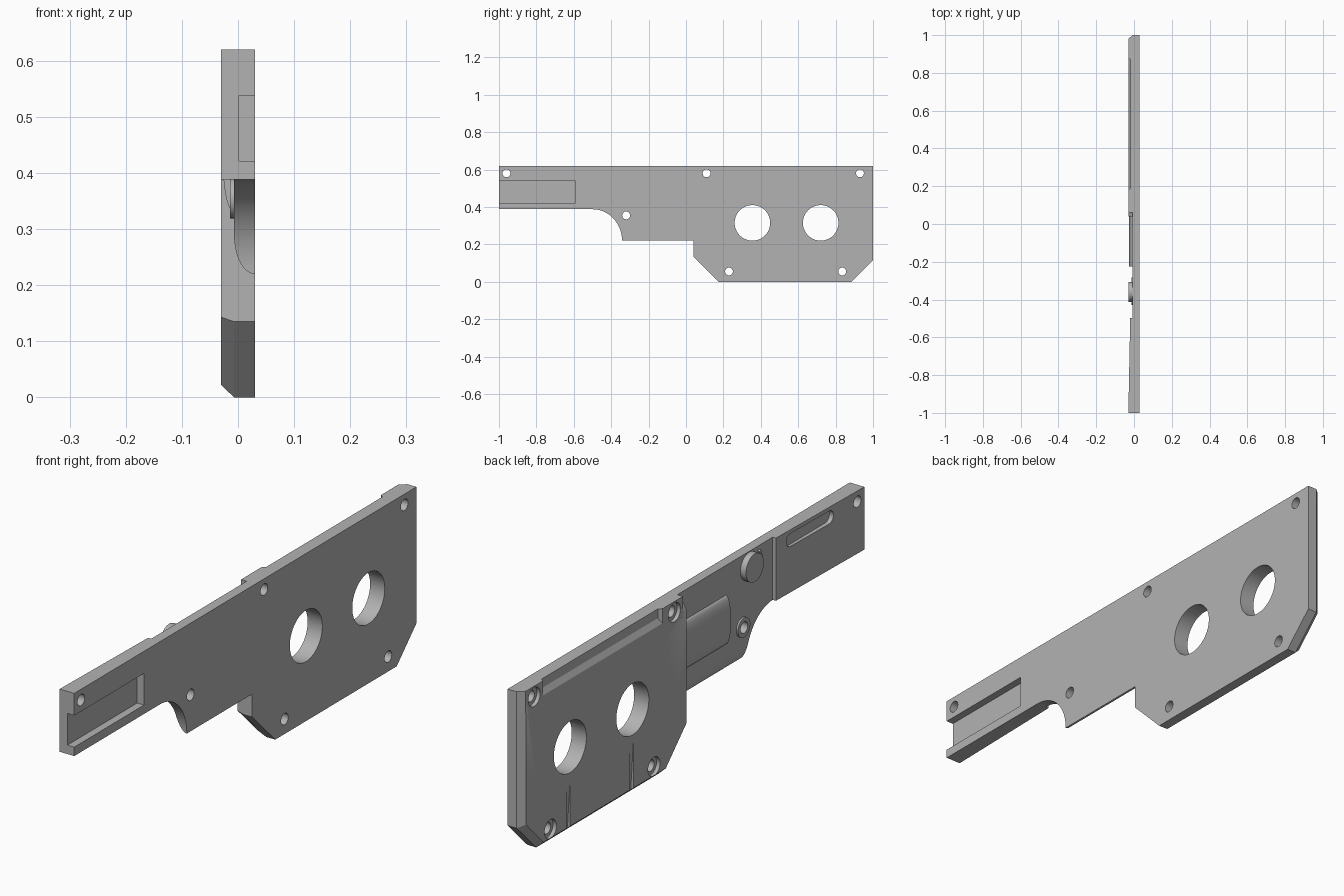
import bpy, bmesh
from math import sin, cos, pi, radians

if "Cube" in bpy.data.objects:
    bpy.data.objects.remove(bpy.data.objects["Cube"])

grey = bpy.data.materials.new("matte grey")
grey.use_nodes = True
COLOUR = (0.45, 0.45, 0.45, 1)
grey.diffuse_color = COLOUR
grey.node_tree.nodes["Principled BSDF"].inputs["Base Color"].default_value = COLOUR

FACE = -0.007   # side of the base plate that carries the raised parts
OUT = -0.03     # outermost level of the raised parts


def loft(name, rings):
    """Closed solid through rings of 3D points."""
    bm = bmesh.new()
    rows = [[bm.verts.new(p) for p in ring] for ring in rings]
    bm.faces.new(rows[0])
    bm.faces.new(rows[-1])
    n = len(rows[0])
    for a, b in zip(rows, rows[1:]):
        for i in range(n):
            j = (i + 1) % n
            bm.faces.new((a[i], a[j], b[j], b[i]))
    bmesh.ops.recalc_face_normals(bm, faces=bm.faces)
    mesh = bpy.data.meshes.new(name)
    bm.to_mesh(mesh)
    bm.free()
    obj = bpy.data.objects.new(name, mesh)
    bpy.context.collection.objects.link(obj)
    mesh.materials.append(grey)
    return obj


def prism(name, pts, lo, hi, axis="x"):
    """Extrude a 2D outline along one axis."""
    place = {"x": lambda p, t: (t, p[0], p[1]),
             "y": lambda p, t: (p[0], t, p[1]),
             "z": lambda p, t: (p[0], p[1], t)}[axis]
    return loft(name, [[place(p, t) for p in pts] for t in (lo, hi)])


def rect(a0, a1, b0, b1):
    return [(a0, b0), (a1, b0), (a1, b1), (a0, b1)]


def arc(cy, cz, ry, rz, start, end, n):
    angles = [radians(start + (end - start) * i / n) for i in range(n + 1)]
    return [(cy + ry * cos(a), cz + rz * sin(a)) for a in angles]


def disc(y, z, r, n=32):
    return arc(y, z, r, r, 0, 360 * (n - 1) / n, n - 1)


# Base plate with the concave cut-out under the front
grip_edge = [(1, 0.115), (0.885, 0), (0.175, 0), (0.04, 0.135)]
outline = [(-1, 0.62), (1, 0.62)] + grip_edge + [(0.04, 0.22)]
outline += arc(-0.5, 0.22, 0.158, 0.168, 0, 90, 16) + [(-1, 0.388)]
plate = prism("base_plate", outline, FACE, 0.03)

# Chamfered rear cover
outer = [(1, 0.605)] + grip_edge + [(0.04, 0.605)]
inner = [(0.978, 0.565), (0.978, 0.125), (0.876, 0.022), (0.161, 0.022),
         (0.04, 0.143), (0.04, 0.565)]
cover = loft("rear_cover", [[(x, y, z) for y, z in ring]
                            for x, ring in ((FACE, outer), (OUT, inner))])

# Ledge and screw pads along the top of the cover
ledge = prism("top_ledge", rect(0.06, 0.98, 0.57, 0.62), -0.018, FACE)
pads = []
for name, y0, y1, slope0, slope1 in (("rear_pad", 0.86, 1, 0.02, 0.02),
                                     ("middle_pad", 0.06, 0.2, 0, 0.02)):
    pads.append(prism(name, [(FACE, y0), (OUT, y0 + slope0),
                             (OUT, y1 - slope1), (FACE, y1)], 0.54, 0.62, "z"))

# Tapered front block
front = prism("front_block", [(FACE, -1), (OUT, -1), (-0.02, -0.497), (FACE, -0.497)],
              0.388, 0.62, "z")

# Long rounded bulge ahead of the cover
bulge = prism("side_bulge", arc(FACE, 0.42, 0.02, 0.09, 90, 270, 20), -0.225, 0.045, "y")

# Round knob and the thin curved rib beside it
knob = prism("round_knob", disc(-0.36, 0.565, 0.052), OUT, FACE)
rib = prism("knob_rib", arc(-0.36, 0.565, 0.07, 0.07, 145, 215, 10)
            + arc(-0.36, 0.565, 0.062, 0.062, 215, 145, 10), -0.014, FACE)

# Raised ring around the front screw
ring = prism("screw_ring", disc(-0.32, 0.355, 0.036), -0.014, FACE)

parts = [plate, cover, ledge, front, bulge, knob, rib, ring] + pads
cuts = []


def cut(shape, targets):
    shape.hide_render = True
    cuts.append(shape)
    for obj in targets:
        mod = obj.modifiers.new("cut", "BOOLEAN")
        mod.operation = "DIFFERENCE"
        mod.solver = "EXACT"
        mod.object = shape


# Two large round openings
for y in (0.355, 0.72):
    cut(prism("opening_cutter", disc(y, 0.315, 0.095, 64), -0.1, 0.1), [plate, cover])

# Screw holes, with counterbores on the raised side
for y, z, depth, targets in ((-0.96, 0.58, None, [front]),
                             (-0.32, 0.355, None, [ring]),
                             (0.11, 0.58, -0.016, [cover, ledge, pads[1]]),
                             (0.93, 0.58, -0.016, [cover, ledge, pads[0]]),
                             (0.23, 0.055, -0.016, [cover]),
                             (0.835, 0.055, -0.016, [cover])):
    cut(prism("hole_cutter", disc(y, z, 0.021), -0.1, 0.1), [plate] + targets)
    if depth:
        cut(prism("counterbore_cutter", disc(y, z, 0.035), -0.1, depth), targets)

# Open pocket on the flat side
cut(prism("pocket_cutter", rect(-1.1, -0.592, 0.421, 0.538), 0.002, 0.1), [plate])

# Long slot in the front block
slot = arc(-0.58, 0.582, 0.024, 0.024, -90, 90, 12) + arc(-0.80, 0.582, 0.024, 0.024, 90, 270, 12)
cut(prism("slot_cutter", slot, -0.1, -0.01), [front])

# Rounded lower edge behind the cut-out
curve = arc(0.03, 0.29, 0.037, 0.07, 180, 270, 12)
cut(prism("edge_cutter", curve + [(0.03, 0.1), (-0.1, 0.1), (-0.1, 0.29)],
          -0.49, 0.039, "y"), [plate])

# Narrow wedge grooves below the openings
for y in (0.36, 0.73):
    cut(prism("groove_cutter", [(-0.1, 0.2), (OUT, 0.2), (-0.02, 0.03), (-0.02, -0.1),
                                (-0.1, -0.1)], y - 0.01, y + 0.01, "y"), [cover])

# Bake the cuts and remove the cutters
graph = bpy.context.evaluated_depsgraph_get()
graph.update()
baked = [bpy.data.meshes.new_from_object(p.evaluated_get(graph)) for p in parts]
for obj, mesh in zip(parts, baked):
    obj.modifiers.clear()
    obj.data = mesh
for shape in cuts:
    bpy.data.objects.remove(shape)

# Smooth the curved walls, keep the edges sharp
bpy.ops.object.select_all(action="DESELECT")
for obj in parts:
    obj.select_set(True)
bpy.context.view_layer.objects.active = plate
bpy.ops.object.shade_smooth_by_angle(angle=radians(30))
